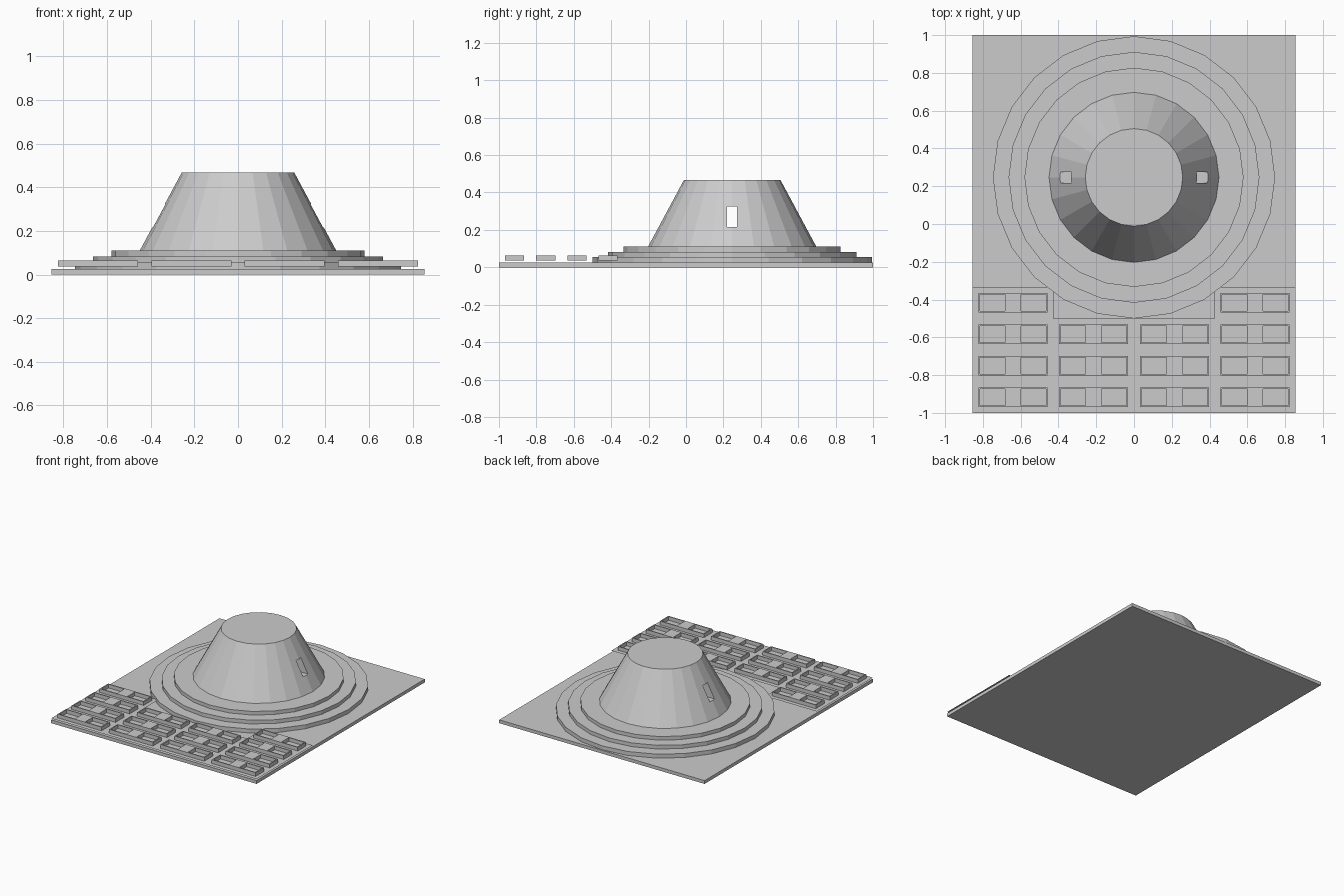
import bpy, bmesh, math

if "Cube" in bpy.data.objects:
    bpy.data.objects.remove(bpy.data.objects["Cube"])

CY = 0.247        # centre of the round terraces in y
SIDES = 24
PLATE_TOP = 0.025
SHEET_Z = 0.036
CELL_X, CELL_Y = 0.4275, 1 / 6

grey = bpy.data.materials.new("concrete_grey")
grey.diffuse_color = (0.6, 0.6, 0.6, 1)
grey.use_nodes = True
grey.node_tree.nodes["Principled BSDF"].inputs["Base Color"].default_value = grey.diffuse_color


def add_object(name, mesh, location=(0, 0, 0)):
    if not mesh.materials:
        mesh.materials.append(grey)
    obj = bpy.data.objects.new(name, mesh)
    obj.location = location
    bpy.context.collection.objects.link(obj)
    return obj


def finish(bm, name):
    mesh = bpy.data.meshes.new(name)
    bm.to_mesh(mesh)
    bm.free()
    return mesh


def box(name, center, size):
    bm = bmesh.new()
    bmesh.ops.create_cube(bm, size=1)
    bmesh.ops.scale(bm, vec=size, verts=bm.verts)
    return add_object(name, finish(bm, name), center)


def frustum(name, r1, r2, z1, z2):
    bm = bmesh.new()
    bmesh.ops.create_cone(bm, cap_ends=True, segments=SIDES,
                          radius1=r1, radius2=r2, depth=z2 - z1)
    return add_object(name, finish(bm, name), (0, CY, (z1 + z2) / 2))


def grid_mesh(name, xs, ys, holes, height=0):
    """Flat grid without the hole cells, raised to a height if one is given."""
    bm = bmesh.new()
    v = [[bm.verts.new((x, y, 0)) for x in xs] for y in ys]
    faces = [bm.faces.new((v[j][i], v[j][i + 1], v[j + 1][i + 1], v[j + 1][i]))
             for j in range(len(ys) - 1) for i in range(len(xs) - 1)
             if (i, j) not in holes]
    if height:
        ext = bmesh.ops.extrude_face_region(bm, geom=faces, use_keep_orig=True)
        top = [g for g in ext["geom"] if isinstance(g, bmesh.types.BMVert)]
        bmesh.ops.translate(bm, vec=(0, 0, height), verts=top)
        bmesh.ops.recalc_face_normals(bm, faces=bm.faces)
    loose = [w for w in bm.verts if not w.link_faces]
    bmesh.ops.delete(bm, geom=loose, context="VERTS")
    return finish(bm, name)


# Ground plate
box("base_plate", (0, 0, PLATE_TOP / 2), (1.71, 2, PLATE_TOP))

# Three round terraces
frustum("lower_terrace", 0.747, 0.747, PLATE_TOP, 0.055)
frustum("middle_terrace", 0.664, 0.664, 0.055, 0.083)
frustum("upper_terrace", 0.58, 0.58, 0.083, 0.11)

# Tapered tower with a window passage running through it in x
tower = frustum("tower", 0.45, 0.258, 0.11, 0.467)
cutter = box("window_cutter", (0, CY - 0.001, 0.27), (1.4, 0.056, 0.108))
cut = tower.modifiers.new("window", "BOOLEAN")
cut.operation = "DIFFERENCE"
cut.solver = "EXACT"
cut.object = cutter
bpy.context.view_layer.objects.active = tower
tower.select_set(True)
bpy.ops.object.modifier_apply(modifier=cut.name)
bpy.data.objects.remove(cutter)

# Thin raised sheet under the blocks, notched for the terraces
sheet = grid_mesh("block_sheet", [-0.855, -CELL_X, CELL_X, 0.855],
                  [-1, -0.5, -1 / 3], {(1, 1)})
add_object("block_sheet", sheet, (0, 0, SHEET_Z))

# Low blocks, each with two open courts
block = grid_mesh("city_block", [-0.183, -0.175, -0.043, 0.043, 0.175, 0.183],
                  [-0.051, -0.043, 0.043, 0.051], {(1, 1), (3, 1)}, 0.028)
for row in range(4):
    for col in range(4):
        if row == 3 and col in (1, 2):
            continue
        add_object(f"city_block_{row}_{col}", block,
                   ((col - 1.5) * CELL_X, -1 + (row + 0.5) * CELL_Y, SHEET_Z))
